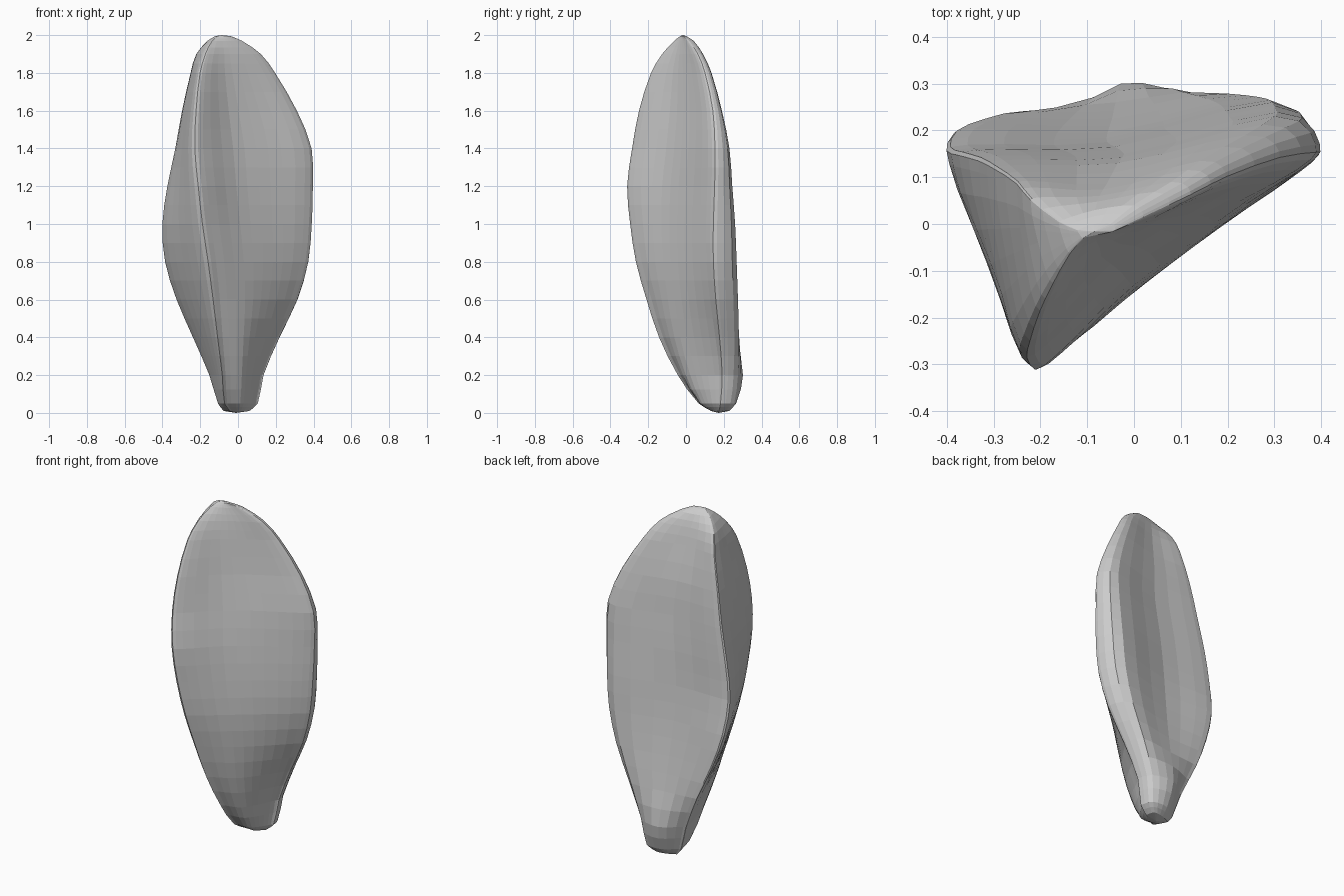
import bpy, bmesh
from mathutils import Vector

if "Cube" in bpy.data.objects:
    bpy.data.objects.remove(bpy.data.objects["Cube"])

# Key sections: z, left edge xy, front ridge xy, right edge xy, right-back y, mid-back y, front hollow
SECTIONS = [
    (0.01, -.075, .19, -.045, .135, .06, .18, .225, .22, -.02),
    (0.05, -.105, .19, -.075, .07, .105, .19, .255, .26, -.04),
    (0.20, -.15, .205, -.09, -.035, .135, .20, .275, .30, -.05),
    (0.40, -.235, .22, -.12, -.13, .22, .19, .28, .26, -.04),
    (0.60, -.32, .195, -.15, -.195, .315, .175, .275, .225, -.02),
    (0.80, -.38, .165, -.18, -.25, .372, .165, .268, .195, .0),
    (1.00, -.395, .13, -.21, -.28, .39, .165, .26, .175, .015),
    (1.20, -.37, .12, -.23, -.295, .395, .17, .245, .165, .03),
    (1.40, -.33, .11, -.245, -.27, .388, .17, .23, .15, .035),
    (1.60, -.295, .095, -.235, -.235, .31, .155, .19, .13, .035),
    (1.80, -.25, .07, -.21, -.175, .195, .11, .135, .085, .02),
    (1.90, -.22, .04, -.18, -.12, .12, .07, .09, .06, .01),
    (1.97, -.16, .0, -.14, -.06, .02, .02, .04, .03, .0),
    (1.995, -.12, -.015, -.11, -.03, -.04, -.01, .0, .0, .0),
]
STEPS_Z, STEPS_AROUND = 2, 3


def catmull(p0, p1, p2, p3, t):
    return 0.5 * (2 * p1 + (p2 - p0) * t + (2 * p0 - 5 * p1 + 4 * p2 - p3) * t * t
                  + (3 * p1 - p0 - 3 * p2 + p3) * t ** 3)


def section_loop(s):
    """Rounded three-sided section: left face, front-right face and hollow back."""
    z, lx, ly, fx, fy, rx, ry, rby, by, hollow = s
    w = rx - lx
    L, F, R = Vector((lx, ly)), Vector((fx, fy)), Vector((rx, ry))
    F2 = F + Vector((.085 * w, .02 * w))
    RB = Vector((rx - .12 * w, rby))
    LB = Vector((lx + .05 * w, ly + .05 * w))
    R0 = R + Vector((-.055 * w, -.075 * w))
    inward = Vector((-.5, .8)) * hollow
    pts = [L, L.lerp(F, .5) + Vector((-.014, 0)) * w, F, F2,
           F2.lerp(R0, .33) + inward, F2.lerp(R0, .67) + inward * .7,
           R0, R, RB, Vector((lx + .43 * w, by)), LB]
    n = len(pts)
    return [Vector((*catmull(pts[i - 1], pts[i], pts[(i + 1) % n], pts[(i + 2) % n],
                             k / STEPS_AROUND), z))
            for i in range(n) for k in range(STEPS_AROUND)]


# Loft the sections lengthwise
keys = [section_loop(s) for s in SECTIONS]
loops = []
for i in range(len(keys) - 1):
    a, b, c, d = (keys[max(0, min(len(keys) - 1, i + o))] for o in (-1, 0, 1, 2))
    for k in range(STEPS_Z):
        t = k / STEPS_Z
        row = []
        for p0, p1, p2, p3 in zip(a, b, c, d):
            # non-uniform spacing: slopes scaled by the real height of each span
            h = p2.z - p1.z
            m1 = (p2 - p0) * (h / max(p2.z - p0.z, 1e-6))
            m2 = (p3 - p1) * (h / max(p3.z - p1.z, 1e-6))
            q = ((2 * t**3 - 3 * t**2 + 1) * p1 + (t**3 - 2 * t**2 + t) * m1
                 + (3 * t**2 - 2 * t**3) * p2 + (t**3 - t**2) * m2)
            q.z = p1.z + h * t
            row.append(q)
        loops.append(row)
loops.append(keys[-1])

bm = bmesh.new()
rings = [[bm.verts.new(p) for p in row] for row in loops]
n = len(rings[0])
for lo, hi in zip(rings, rings[1:]):
    for i in range(n):
        j = (i + 1) % n
        bm.faces.new((lo[i], lo[j], hi[j], hi[i]))

# Close the two blunt ends
for ring, z in ((rings[0], 0.0), (rings[-1], 2.0)):
    mid = sum((v.co for v in ring), Vector()) / n
    tip = bm.verts.new((mid.x, mid.y, z))
    for i in range(n):
        bm.faces.new((ring[i], ring[(i + 1) % n], tip))
bmesh.ops.recalc_face_normals(bm, faces=bm.faces)

mesh = bpy.data.meshes.new("stone_blade")
bm.to_mesh(mesh)
bm.free()
bpy.context.collection.objects.link(bpy.data.objects.new("stone_blade", mesh))
